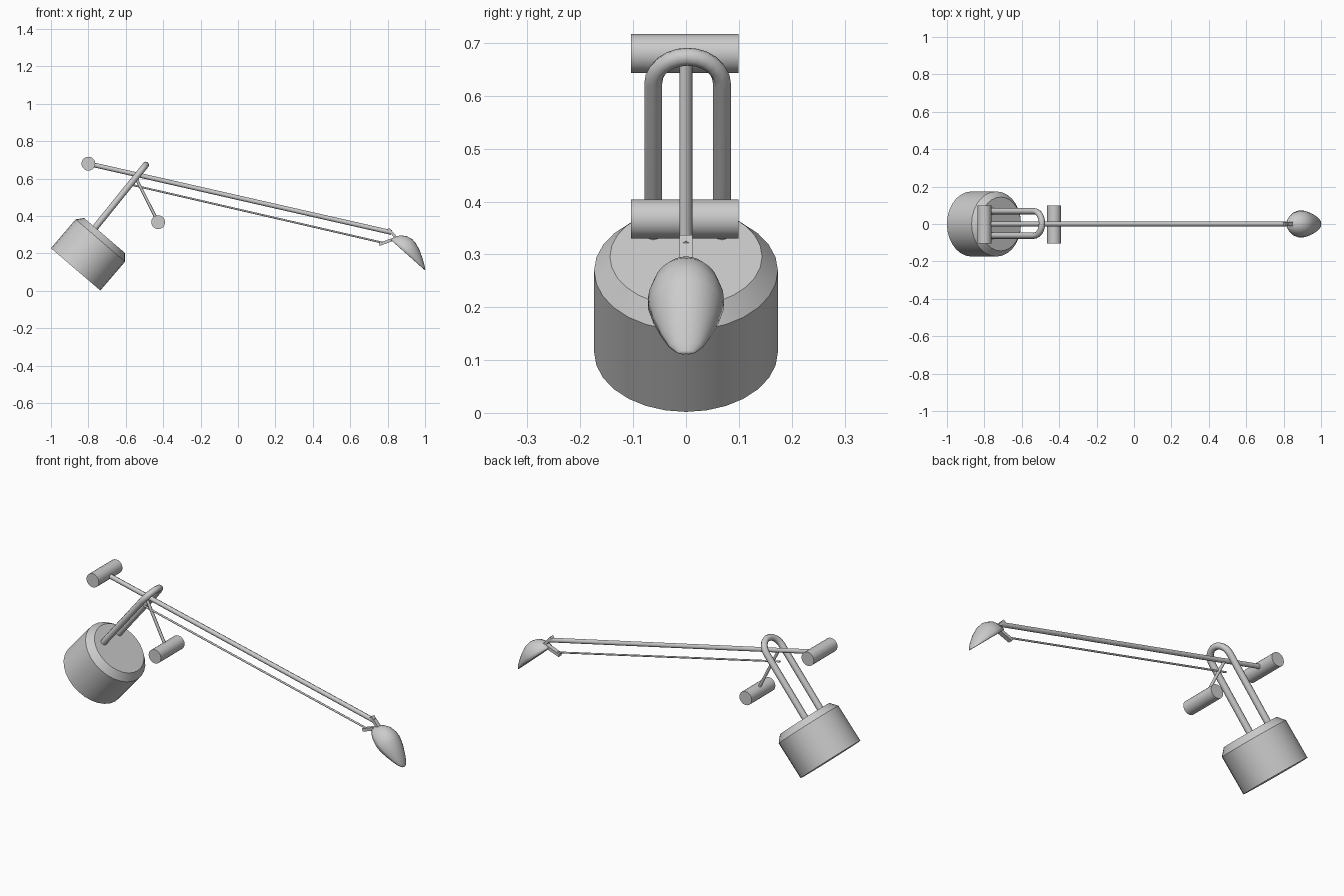
import bpy, bmesh, math
from mathutils import Vector

if "Cube" in bpy.data.objects:
    bpy.data.objects.remove(bpy.data.objects["Cube"])


def finish(name, bm, angle=35):
    bmesh.ops.recalc_face_normals(bm, faces=bm.faces[:])
    me = bpy.data.meshes.new(name)
    bm.to_mesh(me)
    bm.free()
    ob = bpy.data.objects.new(name, me)
    bpy.context.collection.objects.link(ob)
    bpy.ops.object.select_all(action='DESELECT')
    ob.select_set(True)
    bpy.context.view_layer.objects.active = ob
    bpy.ops.object.shade_smooth_by_angle(angle=math.radians(angle))
    return ob


def sweep(name, rings, sides, side_axis=Vector((0, 1, 0)), angle=35):
    """Closed tube through (centre, tangent, radius) rings."""
    bm = bmesh.new()
    loops = []
    for c, t, r in rings:
        t = t.normalized()
        a = side_axis.cross(t).normalized()
        b = t.cross(a)
        loops.append([bm.verts.new(c + r * (math.cos(k) * a + math.sin(k) * b))
                      for k in (2 * math.pi * i / sides for i in range(sides))])
    for p, q in zip(loops, loops[1:]):
        for i in range(sides):
            j = (i + 1) % sides
            bm.faces.new((p[i], p[j], q[j], q[i]))
    bm.faces.new(loops[0])
    bm.faces.new(loops[-1])
    return finish(name, bm, angle)


def rod(name, a, b, r, sides=8, side_axis=(0, 1, 0)):
    a, b = Vector(a), Vector(b)
    return sweep(name, [(a, b - a, r), (b, b - a, r)], sides, Vector(side_axis), 50)


def plate(name, a, b, width, thick):
    """Flat strip between two points in the xz plane."""
    a, b = Vector((a[0], 0, a[1])), Vector((b[0], 0, b[1]))
    d = (b - a).normalized()
    n = Vector((0, 1, 0)).cross(d)
    bm = bmesh.new()
    bmesh.ops.create_cube(bm, size=1)
    for v in bm.verts:
        x, y, z = v.co
        v.co = a.lerp(b, x + 0.5) + Vector((0, y * width, 0)) + n * z * thick
    return finish(name, bm)


# Tilted drum with chamfered top
axis = Vector((0.65, 0, 0.76)).normalized()
base = Vector((-0.868, 0, 0.115))
sweep("drum", [(base + axis * h, axis, r)
               for h, r in ((0, 0.174), (0.203, 0.174), (0.238, 0.144))], 28, angle=30)

# U-shaped handle standing on the drum
start, top = Vector((-0.77, 0, 0.330)), Vector((-0.492, 0, 0.674))
up, R = (top - start).normalized(), 0.065
length = (top - start).length - R
across, mid = Vector((0, 1, 0)), Vector((0, 0.003, 0))
rings = [(start + mid - across * R, up, 0.017)]
for i in range(13):
    k = math.pi * i / 12
    c = start + mid + up * (length + R * math.sin(k)) - across * R * math.cos(k)
    rings.append((c, up * math.cos(k) + across * math.sin(k), 0.017))
rings.append((start + mid + across * R, -up, 0.017))
sweep("drum_handle", rings, 8, up.cross(across), 50)

# Grip bars
for name, x, z in (("rear_grip", -0.80, 0.68), ("lever_grip", -0.427, 0.367)):
    rod(name, (x, -0.104, z), (x, 0.099, z), 0.037, 20, (1, 0, 0))

# Main pole, lever and pull rod
rod("main_pole", (-0.80, 0, 0.68), (0.82, 0, 0.312), 0.0125)
rod("lever_arm", (-0.427, 0, 0.367), (-0.553, 0, 0.617), 0.008)
rod("pull_rod", (-0.565, 0, 0.566), (0.78, 0, 0.256), 0.005)

# Hinge bracket at the scoop
plate("bracket_head", (0.803, 0.332), (0.845, 0.285), 0.024, 0.014)
plate("bracket_tail", (0.755, 0.248), (0.85, 0.283), 0.024, 0.016)

# Scoop: half-egg shell (distance along, half width, height)
profile = [(-0.006, 0.006, 0.006), (0.0, 0.024, 0.026), (0.018, 0.045, 0.051),
           (0.045, 0.062, 0.071), (0.08, 0.072, 0.079), (0.11, 0.072, 0.075),
           (0.15, 0.062, 0.060), (0.19, 0.047, 0.038), (0.22, 0.032, 0.019),
           (0.236, 0.017, 0.007), (0.241, 0.004, 0.002)]
u, n = Vector((0.747, 0, -0.664)), Vector((0.664, 0, 0.747))
origin = Vector((0.82, 0, 0.27))
bm = bmesh.new()
rows = [[bm.verts.new(origin + u * s + across * w * math.cos(k) + n * h * math.sin(k))
         for k in (math.pi * i / 12 for i in range(13))] for s, w, h in profile]
for p, q in zip(rows, rows[1:]):
    for i in range(12):
        bm.faces.new((p[i], p[i + 1], q[i + 1], q[i]))
bm.faces.new(rows[0])
scoop = finish("scoop", bm, 40)
shell = scoop.modifiers.new("shell", 'SOLIDIFY')
shell.thickness = 0.004
# make the shell grow inwards, whichever way the open surface was oriented
f = scoop.data.polygons[4 * 12 + 6]
shell.offset = -1 if f.normal.dot(n) > 0 else 1
